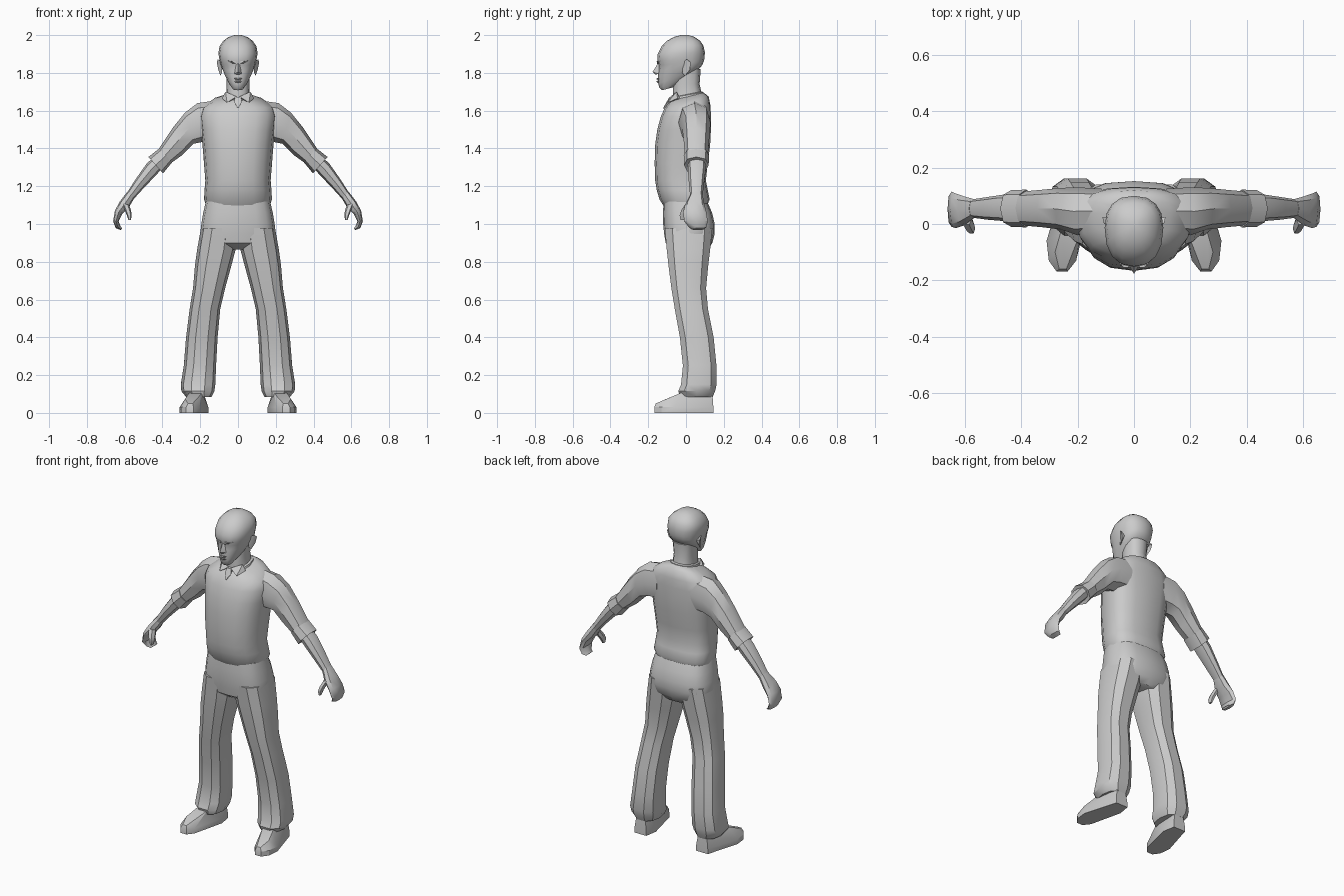
import bpy, bmesh, math
from mathutils import Vector

GREY = bpy.data.materials.new("plain grey")
GREY.diffuse_color = (0.6, 0.6, 0.6, 1)


def finish(name, bm, mirror=False, angle=35):
    bmesh.ops.recalc_face_normals(bm, faces=bm.faces)
    me = bpy.data.meshes.new(name)
    bm.to_mesh(me)
    bm.free()
    me.materials.append(GREY)
    ob = bpy.data.objects.new(name, me)
    bpy.context.collection.objects.link(ob)
    if mirror:
        ob.modifiers.new("mirror", 'MIRROR').use_mirror_merge = False
    bpy.ops.object.select_all(action='DESELECT')
    ob.select_set(True)
    bpy.context.view_layer.objects.active = ob
    bpy.ops.object.shade_smooth_by_angle(angle=math.radians(angle))
    return ob


def loft(name, rings, mirror=False, angle=35):
    """Skin a list of closed point rings and cap both ends."""
    bm = bmesh.new()
    rows = [[bm.verts.new(p) for p in r] for r in rings]
    n = len(rows[0])
    for a, b in zip(rows, rows[1:]):
        for i in range(n):
            j = (i + 1) % n
            bm.faces.new((a[i], a[j], b[j], b[i]))
    bm.faces.new(rows[0])
    bm.faces.new(rows[-1])
    return finish(name, bm, mirror, angle)


def hull(name, pts, mirror=False, angle=25):
    bm = bmesh.new()
    for p in pts:
        bm.verts.new(p)
    bmesh.ops.convex_hull(bm, input=bm.verts)
    return finish(name, bm, mirror, angle)


def spow(v, e):
    return math.copysign(abs(v) ** e, v)


def level(z, x0, x1, yf, yb, mid=0.5, lift=0.0, n=12, e=0.8):
    """Level ring between x0..x1 and yf..yb; mid is the widest depth, lift raises the back."""
    ym = yf + (yb - yf) * mid
    out = []
    for i in range(n):
        a = 2 * math.pi * i / n
        c, s = spow(math.cos(a), e), spow(math.sin(a), e)
        y = ym + s * ((yb - ym) if s > 0 else (ym - yf))
        out.append((x0 + (x1 - x0) * (c + 1) / 2, y, z + lift * (y - yf) / (yb - yf)))
    return out


def limb(xt, zt, xb, zb, yf, yb, n=8):
    """Ring across a limb from its upper edge to its lower edge."""
    t, b = Vector((xt, 0, zt)), Vector((xb, 0, zb))
    mid, half = (t + b) / 2, (t - b) / 2
    out = []
    for i in range(n):
        a = 2 * math.pi * i / n
        p = mid + half * spow(math.cos(a), 0.85)
        p.y = (yf + yb) / 2 + (yb - yf) / 2 * spow(math.sin(a), 0.85)
        out.append(p)
    return out


# Shirt body: height, half width, front, back, back lift
shirt = [(1.09, .165, -.115, .11, 0), (1.13, .180, -.14, .125, 0), (1.18, .177, -.155, .115, 0),
         (1.23, .173, -.163, .105, 0), (1.32, .180, -.166, .115, 0), (1.42, .188, -.163, .128, 0),
         (1.50, .197, -.152, .132, 0), (1.57, .205, -.133, .132, 0), (1.615, .190, -.112, .13, .01),
         (1.64, .130, -.092, .12, .035), (1.66, .065, -.075, .095, .035)]
loft("shirt_body", [level(z, -w, w, f, b, .62, l, 16) for z, w, f, b, l in shirt], angle=45)

# Trouser seat
seat = [(.865, .10, -.06, .115), (.90, .19, -.108, .14), (.95, .200, -.116, .152), (1.0, .194, -.121, .152),
        (1.06, .184, -.122, .138), (1.12, .170, -.118, .112)]
loft("trouser_seat", [level(z, -w, w, f, b, .5, 0, 16, .7) for z, w, f, b in seat], angle=45)

# Trouser legs: height, inner, outer, front, back
leg = [(.98, .0, .196, -.118, .145), (.86, .014, .217, -.106, .132), (.78, .035, .228, -.097, .122),
       (.66, .068, .238, -.081, .110), (.55, .094, .256, -.063, .120), (.40, .108, .275, -.036, .150),
       (.25, .116, .287, -.020, .165), (.15, .120, .303, -.030, .166), (.115, .125, .300, -.045, .158),
       (.085, .140, .275, -.035, .145)]
loft("trouser_leg", [level(z, a, b, f, k, .5, 0, 10, .8) for z, a, b, f, k in leg], True)

# Shoes: sole outline, then upper edge
sole = [(.17, .145), (.25, .145), (.275, .05), (.31, -.06), (.302, -.13), (.275, -.168),
        (.235, -.168), (.205, -.13), (.185, -.03), (.157, .07)]
upper = [(.18, .14, .1), (.24, .14, .1), (.26, -.03, .105), (.19, -.03, .105),
         (.28, -.10, .075), (.22, -.10, .075), (.265, -.16, .05), (.24, -.16, .05)]
hull("shoe", [(x, y, z) for x, y in sole for z in (0, .03)] + upper, True)

# Sleeve, rolled cuff, forearm and hand: upper edge, lower edge, front, back
loft("sleeve", [limb(*r) for r in [
    (.11, 1.655, .12, 1.44, -.03, .125), (.215, 1.64, .185, 1.435, -.04, .13),
    (.28, 1.59, .235, 1.425, -.02, .128), (.345, 1.51, .295, 1.365, -.012, .122),
    (.425, 1.39, .365, 1.315, -.005, .115)]], True)
loft("rolled_cuff", [limb(*r) for r in [
    (.405, 1.385, .36, 1.335, .01, .105), (.414, 1.402, .350, 1.325, -.012, .122),
    (.474, 1.355, .397, 1.268, -.010, .120), (.462, 1.345, .405, 1.285, .005, .105)]], True)
loft("forearm", [limb(*r) for r in [
    (.43, 1.37, .39, 1.31, .01, .105), (.485, 1.318, .43, 1.262, .01, .105),
    (.540, 1.240, .495, 1.195, .015, .096), (.588, 1.165, .552, 1.132, .022, .088)]], True)
loft("hand", [limb(*r) for r in [
    (.585, 1.172, .549, 1.136, .022, .088), (.625, 1.12, .580, 1.085, -.005, .098),
    (.652, 1.07, .612, 1.055, -.015, .108), (.661, 1.015, .632, 1.015, -.010, .115),
    (.648, .978, .622, .988, .015, .108), (.620, .968, .612, .976, .03, .095)]], True)
loft("thumb", [limb(*r, n=6) for r in [
    (.615, 1.11, .575, 1.10, -.005, .04), (.600, 1.075, .566, 1.07, -.028, .022),
    (.588, 1.045, .563, 1.045, -.036, .005), (.580, 1.02, .567, 1.022, -.03, -.008)]], True)

# Neck and head: height, half width, front, back, widest depth, back lift
neck = [(1.63, .072, -.07, .095), (1.68, .062, -.07, .085), (1.74, .060, -.068, .072), (1.82, .065, -.06, .078)]
loft("neck", [level(z, -w, w, f, b) for z, w, f, b in neck], angle=50)
head = [(1.708, .028, -.128, -.07, .6, .015), (1.722, .046, -.142, -.02, .7, .035),
        (1.745, .062, -.147, .035, .7, .05), (1.775, .076, -.148, .068, .65, .045),
        (1.81, .087, -.146, .085, .6, .03), (1.840, .094, -.144, .094, .55, .02),
        (1.862, .098, -.152, .098, .52, .015), (1.90, .104, -.150, .100, .55, .01),
        (1.94, .097, -.130, .092, .58, .005), (1.97, .077, -.100, .075, .58, 0),
        (1.99, .050, -.065, .045, .55, 0), (2.0, .018, -.025, .015, .5, 0)]
loft("head", [level(z, -w, w, f, b, m, l, 16, .85) for z, w, f, b, m, l in head], angle=45)

# Face features
hull("nose", [(0, -.146, 1.855), (-.010, -.138, 1.85), (.010, -.138, 1.85), (0, -.177, 1.805),
              (-.019, -.145, 1.795), (.019, -.145, 1.795), (0, -.162, 1.79)])
hull("brow", [(.012, -.152, 1.862), (.062, -.128, 1.866), (.066, -.115, 1.853), (.012, -.153, 1.848),
              (.035, -.155, 1.862), (.012, -.13, 1.855), (.06, -.10, 1.86)], True)
for lip, z in (("upper_lip", 1.768), ("lower_lip", 1.753)):
    hull(lip, [(-.028, -.136, z), (.028, -.136, z), (0, -.157, z), (-.012, -.153, z + .006),
               (.012, -.153, z + .006), (0, -.150, z - .006), (0, -.13, z)])
hull("ear", [(.085, -.02, 1.80), (.085, -.015, 1.86), (.108, .005, 1.872), (.112, .025, 1.855),
             (.104, .02, 1.815), (.094, -.005, 1.785), (.085, .02, 1.84)], True)

# Collar band, collar points and tie knot
band = [(1.63, .085, -.085, .095), (1.668, .073, -.078, .092), (1.672, .062, -.068, .084)]
loft("collar_band", [level(z, -w, w, f, b, .5, .03) for z, w, f, b in band])
hull("collar_point", [(.008, -.082, 1.675), (.066, -.05, 1.70), (.085, -.045, 1.665), (.058, -.098, 1.643),
                      (.012, -.07, 1.665), (.07, -.03, 1.66)], True)
hull("tie_knot", [(-.016, -.088, 1.672), (.016, -.088, 1.672), (-.016, -.07, 1.67), (.016, -.07, 1.67),
                  (-.020, -.098, 1.645), (.020, -.098, 1.645), (0, -.122, 1.612), (0, -.09, 1.61)])
